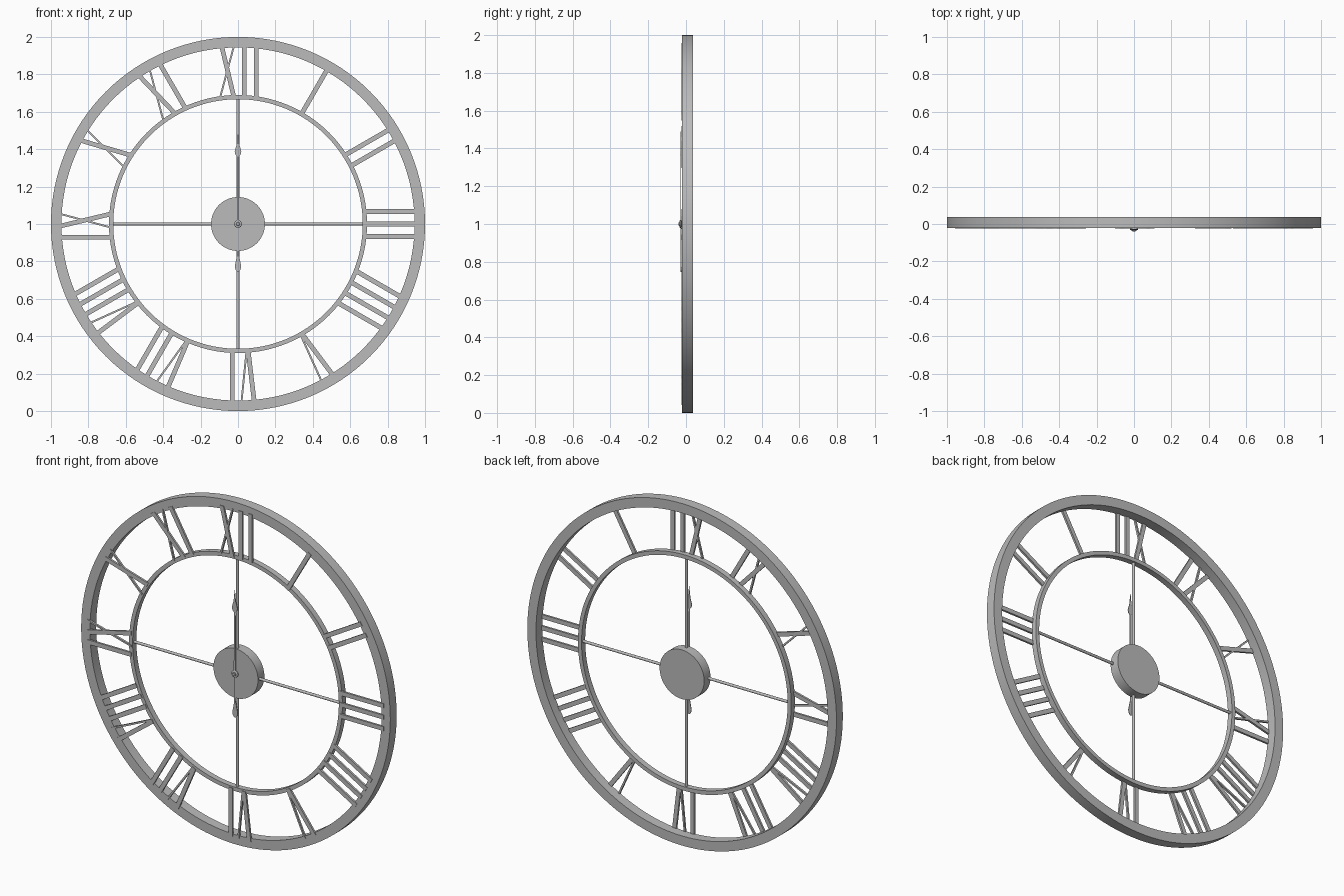
import bpy, bmesh
from math import sin, cos, pi, radians

cube = bpy.data.objects.get("Cube")
if cube:
    bpy.data.objects.remove(cube, do_unlink=True)

# Single metal colour
metal = bpy.data.materials.new("grey_metal")
metal.use_nodes = True
GREY = (0.5, 0.5, 0.5, 1)
metal.diffuse_color = GREY
metal.node_tree.nodes["Principled BSDF"].inputs["Base Color"].default_value = GREY

CENTRE = 1.0           # height of the dial centre
FRONT, BACK = -0.021, 0.038


def finish(name, bm, smooth=False):
    bmesh.ops.remove_doubles(bm, verts=bm.verts, dist=1e-5)
    bmesh.ops.recalc_face_normals(bm, faces=bm.faces)
    mesh = bpy.data.meshes.new(name)
    bm.to_mesh(mesh)
    bm.free()
    mesh.materials.append(metal)
    obj = bpy.data.objects.new(name, mesh)
    bpy.context.collection.objects.link(obj)
    if smooth:
        bpy.ops.object.select_all(action='DESELECT')
        bpy.context.view_layer.objects.active = obj
        obj.select_set(True)
        bpy.ops.object.shade_smooth_by_angle(angle=radians(30))
    return obj


def lathe(name, profile, steps, closed=False):
    """Spin (radius, y) points round the dial axis."""
    bm = bmesh.new()
    verts = [bm.verts.new((r, y, CENTRE)) for r, y in profile]
    edges = [bm.edges.new(pair) for pair in zip(verts, verts[1:])]
    if closed:
        edges.append(bm.edges.new((verts[-1], verts[0])))
    bmesh.ops.spin(bm, geom=verts + edges, cent=(0, 0, CENTRE), axis=(0, 1, 0),
                   angle=2 * pi, steps=steps, use_merge=True)
    return finish(name, bm, True)


def ring(name, inner, outer, front, back):
    corners = [(inner, front), (outer, front), (outer, back), (inner, back)]
    return lathe(name, corners, 128, closed=True)


def plate(bm, points, angle, front, back):
    """Extrude a flat outline given as (across, outward) at a clock angle."""
    s, c = sin(angle), cos(angle)
    face = bm.faces.new([bm.verts.new((u * c + r * s, front, CENTRE + r * c - u * s))
                         for u, r in points])
    new = bmesh.ops.extrude_face_region(bm, geom=[face])["geom"]
    bmesh.ops.translate(bm, vec=(0, back - front, 0),
                        verts=[v for v in new if isinstance(v, bmesh.types.BMVert)])
    bm.faces.ensure_lookup_table()


# Rims and hub
ring("outer_rim", 0.944, 1.0, FRONT, BACK)
ring("inner_ring", 0.667, 0.69, FRONT, 0.013)
lathe("hub", [(0, FRONT), (0.144, FRONT), (0.144, BACK), (0, BACK)], 64)

# Four round spokes between hub and inner ring
for i, side in enumerate(("top", "left", "bottom", "right")):
    angle = i * pi / 2
    bpy.ops.mesh.primitive_cylinder_add(
        vertices=16, radius=0.008, depth=0.54, rotation=(0, angle, 0),
        location=(0.405 * sin(angle), -0.004, CENTRE + 0.405 * cos(angle)))
    spoke = bpy.context.object
    spoke.name = side + "_spoke"
    spoke.data.materials.append(metal)
    bpy.ops.object.shade_smooth_by_angle(angle=radians(30))

# Numerals: strokes run from the inner ring to the outer rim
LOW, HIGH = 0.675, 0.958
THICK, THIN = 0.0125, 0.005


def stroke(bm, angle, low, high, half):
    plate(bm, [(low - half, LOW), (low + half, LOW), (high + half, HIGH), (high - half, HIGH)],
          angle, -0.025, -0.013)


def letter(bm, angle, kind, u):
    if kind == "I":
        stroke(bm, angle, u, u, THICK)
    elif kind == "V":
        stroke(bm, angle, u - 0.002, u - 0.036, THICK)
        stroke(bm, angle, u + 0.006, u + 0.034, THIN)
    else:
        stroke(bm, angle, u + 0.033, u - 0.035, THICK)
        stroke(bm, angle, u - 0.042, u + 0.034, THIN)


NUMERALS = {
    1: [("I", 0)],
    2: [("I", -0.033), ("I", 0.033)],
    3: [("I", -0.067), ("I", 0), ("I", 0.067)],
    4: [("I", -0.098), ("I", -0.033), ("I", 0.033), ("I", 0.098)],
    5: [("V", 0)],
    6: [("V", -0.052), ("I", 0.031)],
    7: [("V", -0.078), ("I", 0.015), ("I", 0.077)],
    8: [("V", -0.096), ("I", -0.011), ("I", 0.05), ("I", 0.111)],
    9: [("I", -0.07), ("X", 0.022)],
    10: [("X", 0)],
    11: [("X", -0.028), ("I", 0.066)],
    12: [("X", -0.054), ("I", 0.033), ("I", 0.097)],
}
for hour, letters in NUMERALS.items():
    bm = bmesh.new()
    for kind, u in letters:
        letter(bm, hour * pi / 6, kind, u)
    finish(f"numeral_{hour}", bm)


# Hands: half outlines of (half width, distance from centre), mirrored
def hand(name, half, angle, front, back):
    points = half + [(-u, r) for u, r in reversed(half) if u > 0]
    bm = bmesh.new()
    plate(bm, points, angle, front, back)
    finish(name, bm)


hand("minute_hand", [(0.006, 0), (0.005, 0.36), (0.014, 0.371), (0.018, 0.386),
                     (0.014, 0.402), (0.007, 0.425), (0, 0.49)], 0, -0.031, -0.028)
hand("hour_hand", [(0.006, 0), (0.005, 0.165), (0.012, 0.2), (0.017, 0.225),
                   (0.014, 0.243), (0.006, 0.253), (0, 0.255)], pi, -0.028, -0.025)

# Centre knob with a small cap
lathe("centre_knob", [(0, -0.034), (0.016, -0.034), (0.021, -0.031), (0.021, -0.026),
                      (0.012, -0.02), (0, -0.02)], 24)
lathe("knob_cap", [(0, -0.039), (0.007, -0.039), (0.01, -0.036), (0.01, -0.033), (0, -0.033)], 16)
